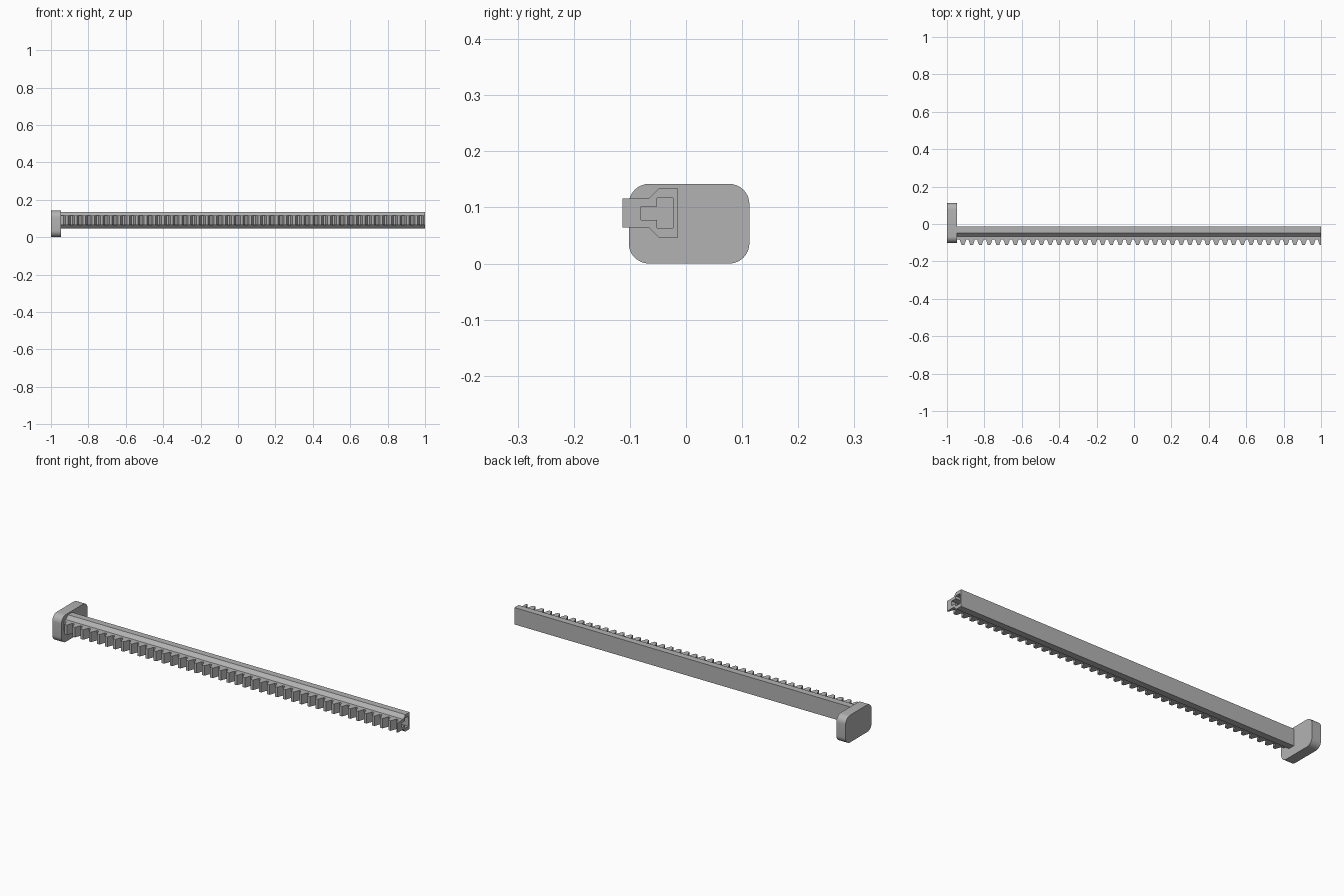
import bpy, bmesh, math

if "Cube" in bpy.data.objects:
    bpy.data.objects.remove(bpy.data.objects["Cube"], do_unlink=True)

grey = bpy.data.materials.new("plain_grey")
grey.use_nodes = True
colour = (0.45, 0.45, 0.45, 1)
grey.diffuse_color = colour
grey.node_tree.nodes["Principled BSDF"].inputs["Base Color"].default_value = colour

END = 1.0          # free end of the rail
CAP_X = -0.947     # inner face of the end cap
MID_Z = 0.09       # height of the rail's axis
NECK = 0.026       # half height of the toothed strip
ROOT, TIP = -0.082, -0.113
PITCH = 0.0467


def finish(name, bm):
    bmesh.ops.recalc_face_normals(bm, faces=bm.faces)
    mesh = bpy.data.meshes.new(name)
    bm.to_mesh(mesh)
    bm.free()
    mesh.materials.append(grey)
    obj = bpy.data.objects.new(name, mesh)
    bpy.context.collection.objects.link(obj)
    return obj


def bridge(bm, a, b):
    for i in range(len(a)):
        j = (i + 1) % len(a)
        bm.faces.new((a[i], a[j], b[j], b[i]))


def prism(bm, low, high):
    a = [bm.verts.new(p) for p in low]
    b = [bm.verts.new(p) for p in high]
    bridge(bm, a, b)
    bm.faces.new(a)
    bm.faces.new(b)


# Hollow rail: outer and inner half sections mirrored about the axis
outer = [(ROOT, NECK), (-0.066, NECK), (-0.048, 0.044), (-0.014, 0.044)]
inner = [(-0.080, 0.012), (-0.052, 0.012), (-0.052, 0.0265), (-0.023, 0.0265)]
bm = bmesh.new()


def ring(half, x):
    section = half + [(y, -z) for y, z in reversed(half)]
    return [bm.verts.new((x, y, MID_Z + z)) for y, z in section]


rings = [ring(outer, CAP_X), ring(outer, END), ring(inner, END), ring(inner, CAP_X)]
for k in range(4):
    bridge(bm, rings[k], rings[(k + 1) % 4])
finish("rail", bm)

# Straight-sided rack teeth, the last one cut off at the rail end
bm = bmesh.new()
for i in range(42):
    x = END - i * PITCH
    outline = [(x - 0.018, ROOT), (x - 0.007, TIP), (x + 0.007, TIP), (x + 0.018, ROOT)]
    outline = [(min(px, END), y) for px, y in outline]
    if i == 0:
        outline[3] = (END, ROOT)
        outline.pop(2)
        outline.insert(2, (END, TIP))
    prism(bm, [(px, y, MID_Z - NECK) for px, y in outline],
          [(px, y, MID_Z + NECK) for px, y in outline])
finish("rack_teeth", bm)

# End cap: rounded rectangular plate
R, STEPS = 0.036, 8
Y0, Y1, Z1 = -0.102, 0.113, 0.142
corners = [(Y1 - R, Z1 - R), (Y0 + R, Z1 - R), (Y0 + R, R), (Y1 - R, R)]
outline = []
for k, (cy, cz) in enumerate(corners):
    for s in range(STEPS + 1):
        a = math.pi / 2 * (k + s / STEPS)
        outline.append((cy + R * math.cos(a), cz + R * math.sin(a)))
bm = bmesh.new()
prism(bm, [(-1, y, z) for y, z in outline], [(CAP_X, y, z) for y, z in outline])
cap = finish("end_cap", bm)
bpy.ops.object.select_all(action="DESELECT")
cap.select_set(True)
bpy.context.view_layer.objects.active = cap
bpy.ops.object.shade_smooth_by_angle(angle=math.radians(30))
